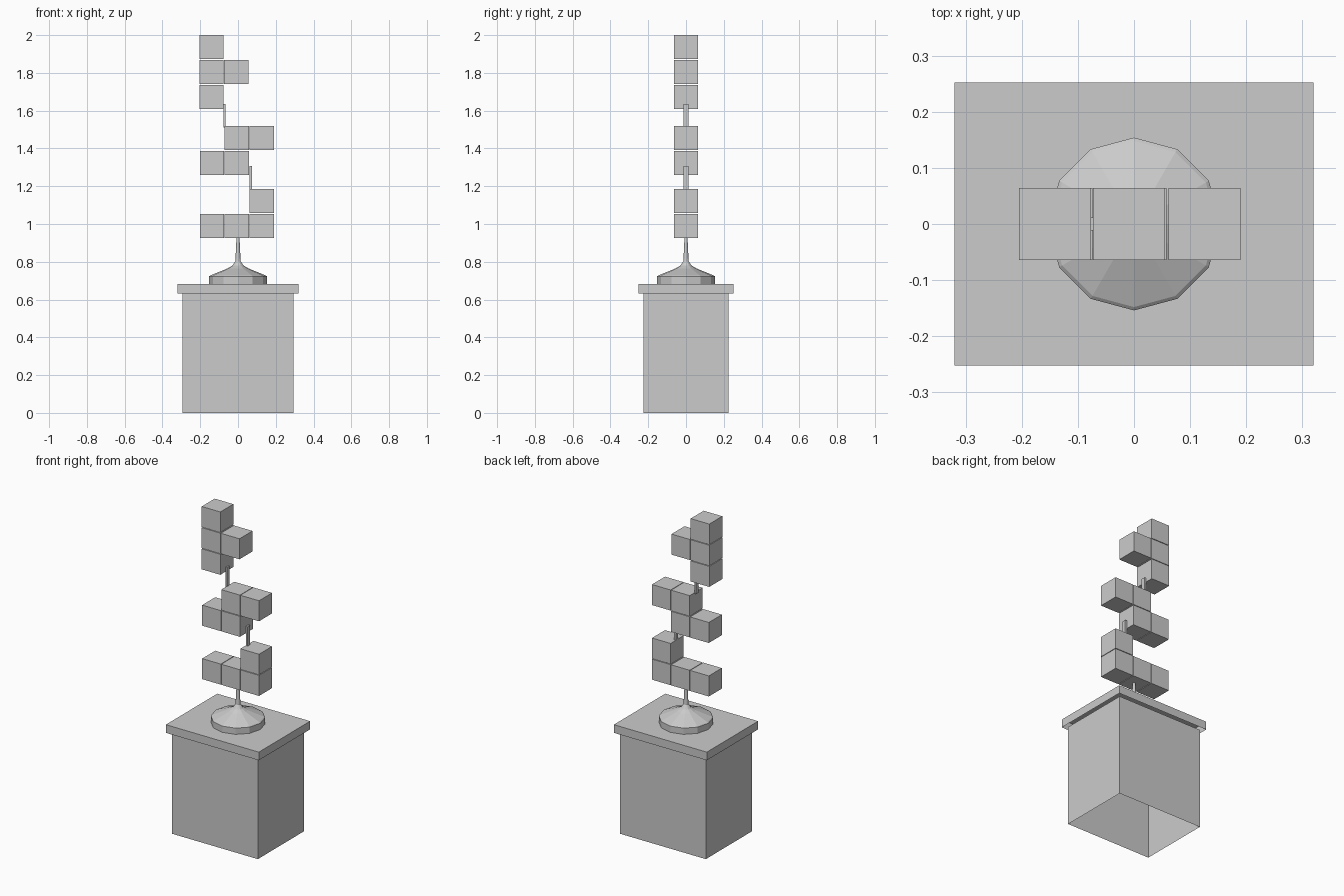
import bpy, bmesh
from math import sin, cos, tau

if "Cube" in bpy.data.objects:
    bpy.data.objects.remove(bpy.data.objects["Cube"])


def box(name, x0, x1, y0, y1, z0, z1, open_bottom=False):
    bm = bmesh.new()
    bmesh.ops.create_cube(bm, size=1)
    for v in bm.verts:
        v.co = (x0 if v.co.x < 0 else x1,
                y0 if v.co.y < 0 else y1,
                z0 if v.co.z < 0 else z1)
    if open_bottom:
        bm.normal_update()
        bmesh.ops.delete(bm, geom=[f for f in bm.faces if f.normal.z < -0.9],
                         context='FACES_ONLY')
    return finish(name, bm)


def finish(name, bm):
    me = bpy.data.meshes.new(name)
    bm.to_mesh(me)
    bm.free()
    ob = bpy.data.objects.new(name, me)
    bpy.context.collection.objects.link(ob)
    return ob


def lathe(name, profile, sides):
    bm = bmesh.new()
    rings = [[bm.verts.new((r * cos(tau * i / sides), r * sin(tau * i / sides), z))
              for i in range(sides)] for r, z in profile]
    for a, b in zip(rings, rings[1:]):
        for i in range(sides):
            j = (i + 1) % sides
            bm.faces.new((a[i], a[j], b[j], b[i]))
    return finish(name, bm)


# Plinth: hollow body with an overhanging slab
box("plinth_body", -0.295, 0.295, -0.226, 0.226, 0, 0.632, True)
box("plinth_slab", -0.32, 0.32, -0.2525, 0.2525, 0.632, 0.683, True)

# Twelve-sided flared foot running into a thin stem
lathe("foot_and_stem", [(0.154, 0.683), (0.154, 0.722), (0.148, 0.727), (0.055, 0.765),
                        (0.03, 0.78), (0.014, 0.802), (0.008, 0.93)], 12)

# Stacked cube groups: origin x, origin z, occupied (column, row) cells
SIZE, PITCH = 0.128, 0.1317
groups = {
    "lower": (-0.202, 0.926, [(0, 0), (1, 0), (2, 0), (2, 1)]),
    "middle": (-0.202, 1.259, [(0, 0), (1, 0), (1, 1), (2, 1)]),
    "upper": (-0.205, 1.609, [(0, 0), (0, 1), (0, 2), (1, 1)]),
}
for name, (gx, gz, cells) in groups.items():
    for n, (c, r) in enumerate(cells):
        x, z = gx + c * PITCH, gz + r * PITCH
        box(f"{name}_cube_{n}", x, x + SIZE, -SIZE / 2, SIZE / 2, z, z + SIZE)

# Small flat connectors between the groups
box("lower_connector", 0.062, 0.075, -0.012, 0.012, 1.14, 1.306)
box("upper_connector", -0.078, -0.067, -0.012, 0.012, 1.51, 1.636)
